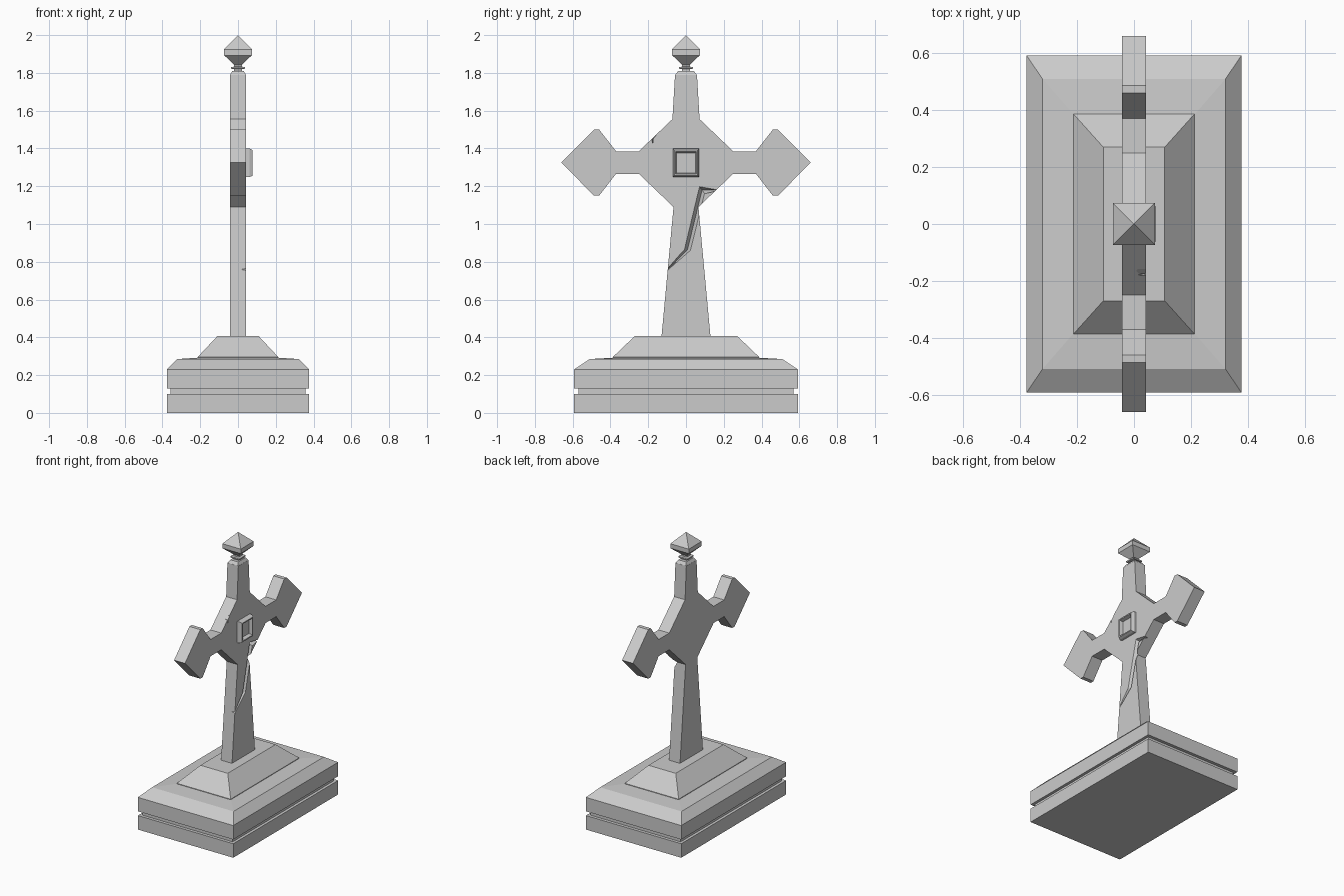
import bpy, bmesh
from mathutils import Matrix

if "Cube" in bpy.data.objects:
    bpy.data.objects.remove(bpy.data.objects["Cube"])


def make_object(name, bm, hidden=False):
    bmesh.ops.recalc_face_normals(bm, faces=bm.faces)
    mesh = bpy.data.meshes.new(name)
    bm.to_mesh(mesh)
    bm.free()
    obj = bpy.data.objects.new(name, mesh)
    bpy.context.collection.objects.link(obj)
    obj.hide_render = hidden
    if hidden:
        obj.display_type = 'WIRE'
    return obj


def skin(bm, rings):
    """Join rings of vertices with quads and cap both ends."""
    for a, b in zip(rings, rings[1:]):
        n = len(a)
        for i in range(n):
            j = (i + 1) % n
            bm.faces.new((a[i], a[j], b[j], b[i]))
    bm.faces.new(rings[0][::-1])
    bm.faces.new(rings[-1])


def stepped_block(name, levels, matrix=Matrix()):
    """Stack of rectangles given as (half x, half y, z)."""
    bm = bmesh.new()
    rings = [[bm.verts.new(matrix @ Matrix.Translation((sx * hx, sy * hy, z)).translation)
              for sx, sy in ((-1, -1), (1, -1), (1, 1), (-1, 1))]
             for hx, hy, z in levels]
    skin(bm, rings)
    return make_object(name, bm)


def crack_cutter(name, stations, depth):
    """Wedge along the +x face; stations are left (y, z) and right (y, z)."""
    bm = bmesh.new()
    rings = []
    for ly, lz, ry, rz in stations:
        rings.append([bm.verts.new((0.046, ly, lz)), bm.verts.new((0.046, ry, rz)),
                      bm.verts.new((0.043 - depth, (ly + ry) / 2, (lz + rz) / 2))])
    skin(bm, rings)
    return make_object(name, bm, hidden=True)


# Base with groove, and sloped plinth
stepped_block("base", [
    (0.377, 0.592, 0), (0.377, 0.592, 0.10), (0.357, 0.570, 0.10), (0.357, 0.570, 0.13),
    (0.377, 0.592, 0.13), (0.377, 0.592, 0.23), (0.322, 0.51, 0.285), (0.20, 0.37, 0.293)])
stepped_block("plinth", [(0.213, 0.387, 0.288), (0.213, 0.387, 0.296), (0.108, 0.27, 0.408)])

# Cross: half outline mirrored in y, extruded through x
half = [(0.13, 0.40), (0.066, 1.09), (0.25, 1.266), (0.37, 1.266), (0.46, 1.15),
        (0.487, 1.15), (0.66, 1.325), (0.487, 1.50), (0.46, 1.50), (0.37, 1.385),
        (0.25, 1.385), (0.072, 1.555), (0.058, 1.79)]
outline = half + [(-y, z) for y, z in reversed(half)]
bm = bmesh.new()
skin(bm, [[bm.verts.new((x, y, z)) for y, z in outline] for x in (-0.043, 0.043)])
cross = make_object("cross", bm)

# Cracks in the cross
cutters = [
    crack_cutter("long_crack_cutter", [
        (-0.105, 0.755, -0.103, 0.748), (-0.01, 0.865, 0.025, 0.86),
        (0.07, 1.20, 0.10, 1.16), (0.168, 1.182, 0.166, 1.176)], 0.025),
    crack_cutter("small_crack_cutter", [
        (-0.177, 1.428, -0.173, 1.428), (-0.182, 1.455, -0.174, 1.450),
        (-0.160, 1.475, -0.157, 1.471)], 0.035)]
for cutter in cutters:
    mod = cross.modifiers.new(cutter.name, 'BOOLEAN')
    mod.operation = 'DIFFERENCE'
    mod.solver = 'EXACT'
    mod.object = cutter

# Recessed square boss on the +x face
to_face = Matrix.Translation((0, 0, 1.324)) @ Matrix.Rotation(1.5707963, 4, 'Y')
stepped_block("boss", [
    (0.076, 0.070, 0.040), (0.076, 0.070, 0.060), (0.068, 0.062, 0.077),
    (0.060, 0.055, 0.077), (0.053, 0.049, 0.052)], to_face)

# Chamfered cap, neck ring and pointed finial
stepped_block("finial", [
    (0.043, 0.058, 1.788), (0.030, 0.042, 1.81), (0.020, 0.020, 1.81), (0.020, 0.020, 1.82),
    (0.036, 0.036, 1.822), (0.036, 0.036, 1.831), (0.020, 0.020, 1.833), (0.020, 0.020, 1.843),
    (0.073, 0.073, 1.893), (0.073, 0.073, 1.925), (0.0005, 0.0005, 2.0)])
